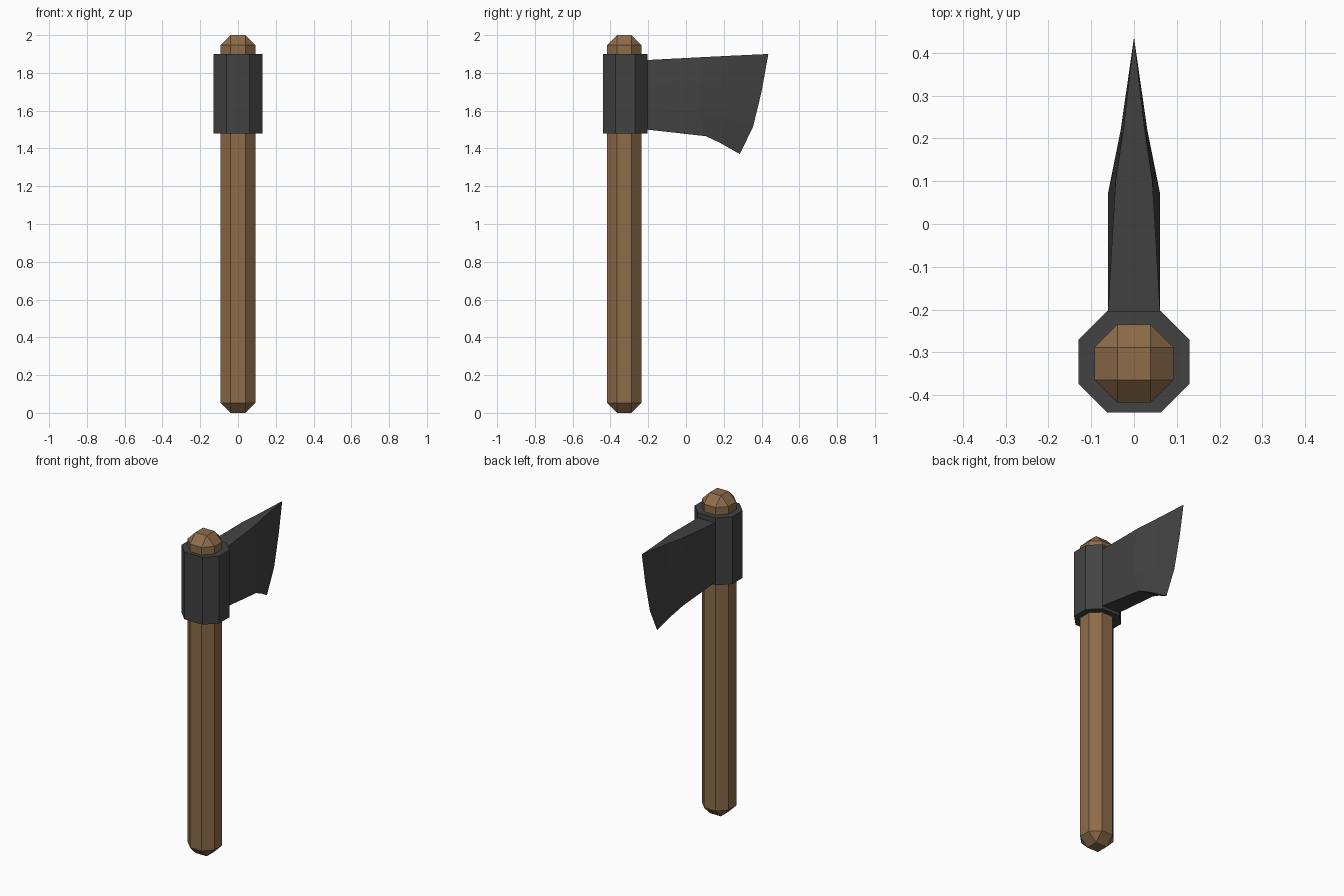
import bpy, bmesh
from mathutils import Matrix, Vector

if "Cube" in bpy.data.objects:
    bpy.data.objects.remove(bpy.data.objects["Cube"])


def material(name, colour):
    m = bpy.data.materials.new(name)
    m.diffuse_color = (*colour, 1)
    m.use_nodes = True
    m.node_tree.nodes["Principled BSDF"].inputs["Base Color"].default_value = m.diffuse_color
    return m


WOOD = material("wood", (0.27, 0.15, 0.068))
IRON = material("dark_iron", (0.055, 0.055, 0.055))


def finish(name, bm, mat):
    bmesh.ops.recalc_face_normals(bm, faces=bm.faces)
    me = bpy.data.meshes.new(name)
    bm.to_mesh(me)
    bm.free()
    me.materials.append(mat)
    ob = bpy.data.objects.new(name, me)
    bpy.context.collection.objects.link(ob)
    return ob


def chamfered_box(name, size, centre, width, mat, vertical_only=False):
    bm = bmesh.new()
    bmesh.ops.create_cube(bm, size=1, matrix=Matrix.LocRotScale(Vector(centre), None, Vector(size)))
    edges = [e for e in bm.edges if not vertical_only
             or abs(e.verts[0].co.z - e.verts[1].co.z) > 0.1]
    bmesh.ops.bevel(bm, geom=edges, offset=width, segments=1, profile=0.5, affect='EDGES')
    return finish(name, bm, mat)


# Handle: long box with every edge chamfered
chamfered_box("handle", (0.184, 0.182, 2.0), (0, -0.326, 1.0), 0.053, WOOD)

# Octagonal collar around the handle
chamfered_box("collar", (0.26, 0.237, 0.42), (0, -0.3215, 1.69), 0.068, IRON, True)

# Blade: stations from collar to cutting edge, each (half thickness, y, z) from bottom to top
stations = [
    [(0.061, -0.208, 1.50), (0.061, -0.208, 1.62), (0.061, -0.208, 1.75), (0.061, -0.208, 1.868)],
    [(0.050, 0.105, 1.465), (0.061, 0.07, 1.59), (0.061, 0.07, 1.73), (0.043, 0.10, 1.884)],
    [(0.030, 0.18, 1.43), (0.031, 0.22, 1.56), (0.031, 0.22, 1.72), (0.025, 0.22, 1.89)],
    [(0, 0.285, 1.37), (0, 0.355, 1.515), (0, 0.40, 1.70), (0, 0.436, 1.90)],
]
bm = bmesh.new()
sides = [[[bm.verts.new((s * x, y, z)) for x, y, z in row] for row in stations] for s in (-1, 1)]
left, right = sides
for i in range(3):
    for side in sides:
        for j in range(3):
            bm.faces.new((side[i][j], side[i + 1][j], side[i + 1][j + 1], side[i][j + 1]))
    for j in (0, 3):
        bm.faces.new((left[i][j], left[i + 1][j], right[i + 1][j], right[i][j]))
bm.faces.new(left[0] + right[0][::-1])
bmesh.ops.remove_doubles(bm, verts=bm.verts, dist=0.0005)
finish("blade", bm, IRON)
